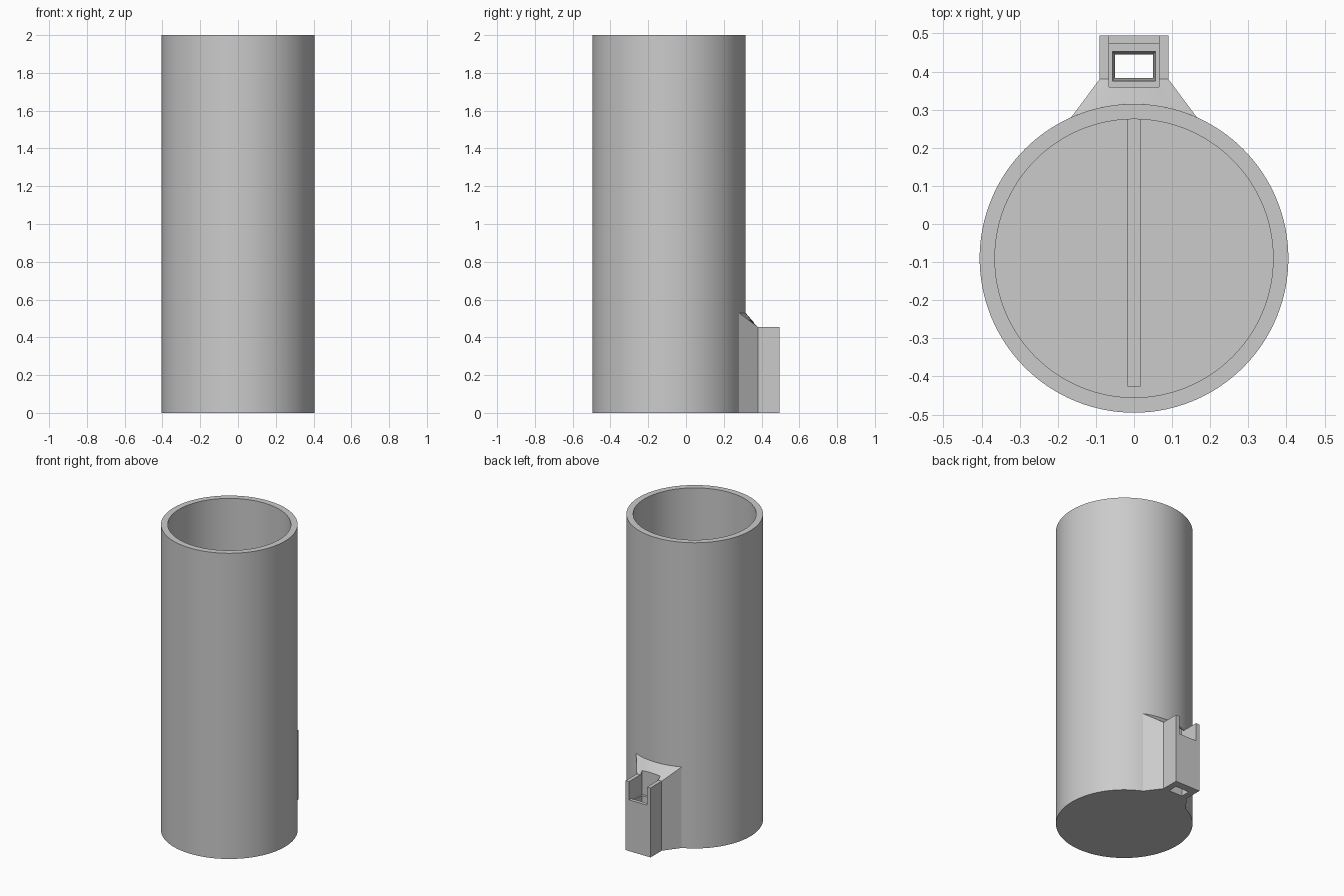
import bpy, bmesh, math

cube = bpy.data.objects.get("Cube")
if cube:
    bpy.data.objects.remove(cube, do_unlink=True)

CY, R_OUT, R_IN, HEIGHT, FLOOR = -0.09, 0.405, 0.365, 2.0, 0.04

grey = bpy.data.materials.new("light grey")
grey.use_nodes = True
grey.diffuse_color = (0.6, 0.6, 0.6, 1)
grey.node_tree.nodes["Principled BSDF"].inputs["Base Color"].default_value = grey.diffuse_color


def make_object(name, bm):
    bmesh.ops.recalc_face_normals(bm, faces=bm.faces)
    mesh = bpy.data.meshes.new(name)
    bm.to_mesh(mesh)
    bm.free()
    mesh.materials.append(grey)
    obj = bpy.data.objects.new(name, mesh)
    bpy.context.collection.objects.link(obj)
    return obj


def block(name, low, high):
    """Loft between two rectangles, each given as (x half width, y0, y1, z)."""
    bm = bmesh.new()
    rings = [[bm.verts.new(p) for p in ((-w, a, z), (w, a, z), (w, b, z), (-w, b, z))]
             for w, a, b, z in (low, high)]
    bm.faces.new(rings[0])
    bm.faces.new(rings[1])
    for i in range(4):
        j = (i + 1) % 4
        bm.faces.new((rings[0][i], rings[0][j], rings[1][j], rings[1][i]))
    return make_object(name, bm)


def cut(target, cutter):
    cutter.hide_render = True
    mod = target.modifiers.new("cut", 'BOOLEAN')
    mod.operation, mod.solver, mod.object = 'DIFFERENCE', 'EXACT', cutter
    bpy.context.view_layer.objects.active = target
    bpy.ops.object.modifier_apply(modifier=mod.name)
    bpy.data.objects.remove(cutter, do_unlink=True)


# Tall open tube with a closed floor
bm = bmesh.new()
sides = 128
rings = []
for r, z in ((R_OUT, 0), (R_OUT, HEIGHT), (R_IN, HEIGHT), (R_IN, FLOOR)):
    rings.append([bm.verts.new((r * math.sin(2 * math.pi * i / sides),
                                CY + r * math.cos(2 * math.pi * i / sides), z))
                  for i in range(sides)])
for a, b in zip(rings, rings[1:]):
    for i in range(sides):
        j = (i + 1) % sides
        bm.faces.new((a[i], a[j], b[j], b[i]))
bm.faces.new(rings[0])
bm.faces.new(rings[-1])
tube = make_object("tube_body", bm)

# Shallow channel across the floor
channel = (0.0175, -0.425, 0.275)
cut(tube, block("channel_cutter", (*channel, FLOOR - 0.02), (*channel, FLOOR + 0.05)))

# Rear bracket: flared web with a sloping top, running into a straight block
bm = bmesh.new()
steps = 24
half_angle = math.asin(0.165 / R_OUT)
tops, bases = [], []
for k in range(steps + 1):
    t = 2 * k / steps - 1
    s, c = math.sin(t * half_angle), math.cos(t * half_angle)
    column = [(0.385 * s, CY + 0.385 * c, 0.53), (R_OUT * s, CY + R_OUT * c, 0.53),
              (0.09 * t, 0.38, 0.455), (0.09 * t, 0.495, 0.455)]
    tops.append([bm.verts.new(p) for p in column])
    bases.append([bm.verts.new((x, y, 0)) for x, y, z in column])
for grid in (tops, bases):
    for a, b in zip(grid, grid[1:]):
        for i in range(3):
            bm.faces.new((a[i], a[i + 1], b[i + 1], b[i]))
for k in (0, steps):
    for i in range(3):
        bm.faces.new((tops[k][i], tops[k][i + 1], bases[k][i + 1], bases[k][i]))
for k in range(steps):
    for i in (0, 3):
        bm.faces.new((tops[k][i], tops[k + 1][i], bases[k + 1][i], bases[k][i]))
bracket = make_object("rear_bracket", bm)

# Socket open at the back, a lower inner ledge, and a tapered through hole
cut(bracket, block("notch_cutter", (0.065, 0.36, 0.55, 0.335), (0.065, 0.36, 0.55, 0.7)))
cut(bracket, block("ledge_cutter", (0.065, 0.36, 0.472, 0.32), (0.065, 0.36, 0.472, 0.4)))
cut(bracket, block("hole_cutter", (0.049, 0.383, 0.445, -0.01), (0.057, 0.375, 0.453, 0.34)))

# Smooth round walls, crisp edges
bpy.ops.object.select_all(action='DESELECT')
for obj in (tube, bracket):
    obj.select_set(True)
bpy.context.view_layer.objects.active = tube
bpy.ops.object.shade_smooth_by_angle(angle=math.radians(25))
